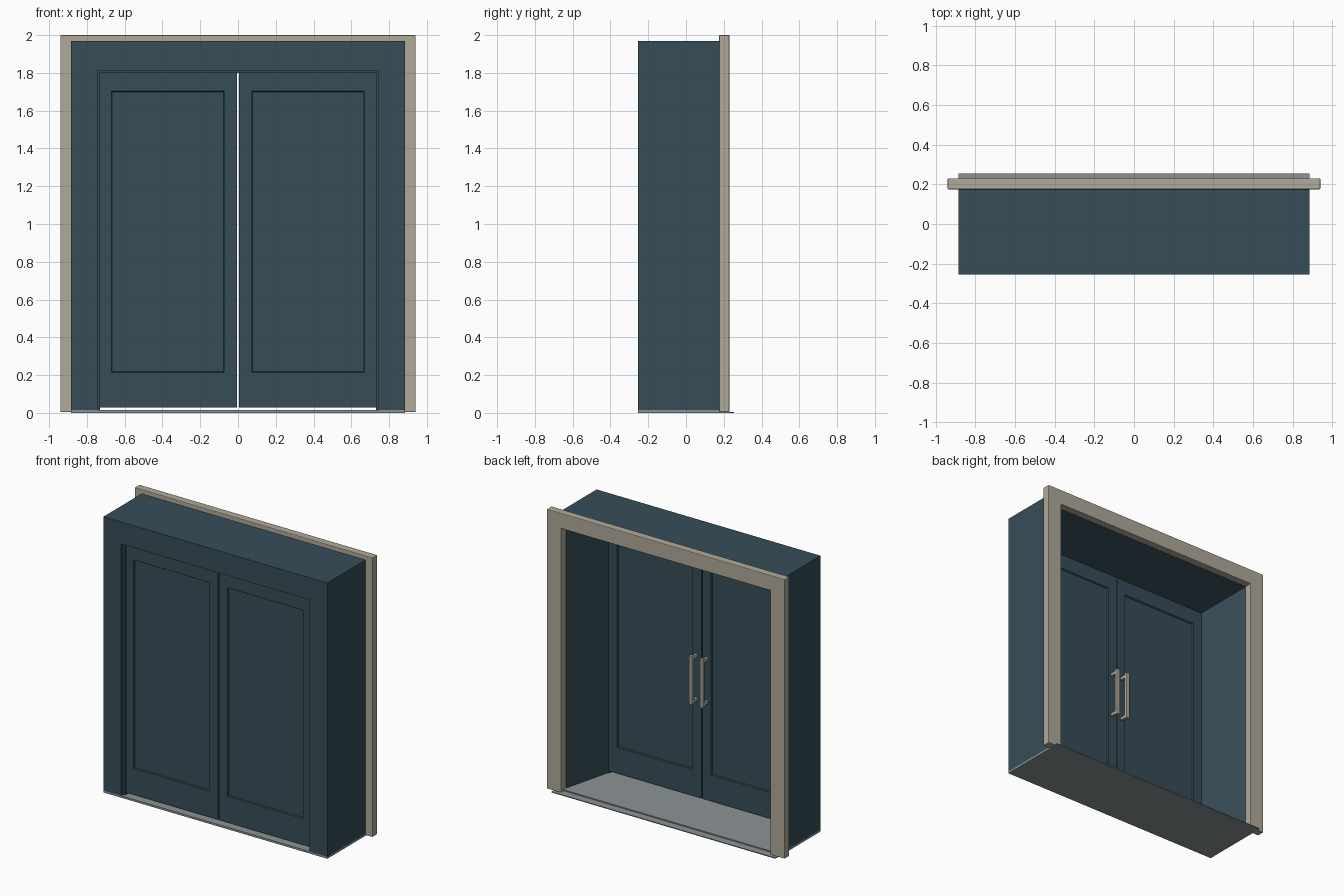
import bpy, bmesh

if "Cube" in bpy.data.objects:
    bpy.data.objects.remove(bpy.data.objects["Cube"])


def material(name, rgb):
    m = bpy.data.materials.new(name)
    m.diffuse_color = (*rgb, 1)
    m.use_nodes = True
    m.node_tree.nodes["Principled BSDF"].inputs["Base Color"].default_value = m.diffuse_color
    return m


BLUE = material("slate blue", (0.037, 0.074, 0.098))
BEIGE = material("warm beige", (0.434, 0.400, 0.315))
GREY = material("sill grey", (0.262, 0.292, 0.305))


def finish(name, bm, mat, bevel=0):
    bmesh.ops.recalc_face_normals(bm, faces=bm.faces)
    mesh = bpy.data.meshes.new(name)
    bm.to_mesh(mesh)
    bm.free()
    mesh.materials.append(mat)
    ob = bpy.data.objects.new(name, mesh)
    bpy.context.collection.objects.link(ob)
    if bevel:
        mod = ob.modifiers.new("soft edges", "BEVEL")
        mod.width = bevel
        mod.segments = 2
    return ob


def box_into(bm, x0, x1, y0, y1, z0, z1):
    v = bmesh.ops.create_cube(bm, size=1)["verts"]
    bmesh.ops.scale(bm, vec=(x1 - x0, y1 - y0, z1 - z0), verts=v)
    bmesh.ops.translate(bm, vec=((x0 + x1) / 2, (y0 + y1) / 2, (z0 + z1) / 2), verts=v)


def portal(name, profile, z0, mat, bevel=0):
    """Sweep a closed (half width, height, y) profile round a door opening."""
    bm = bmesh.new()
    rings = [[bm.verts.new(p) for p in ((-w, y, z0), (-w, y, h), (w, y, h), (w, y, z0))]
             for w, h, y in profile]
    for a, b in zip(rings, rings[1:] + rings[:1]):
        for i in range(3):
            bm.faces.new((a[i], a[i + 1], b[i + 1], b[i]))
    for end in (0, 3):
        bm.faces.new([r[end] for r in rings])
    return finish(name, bm, mat, bevel)


def door(name, side):
    """Door leaf with a shallow sunk panel on both faces."""
    outer = (0.004, 0.73, 0.028, 1.80)
    opening = (0.073, 0.67, 0.215, 1.705)
    sunk = (0.076, 0.667, 0.218, 1.699)
    front, back, depth = -0.22, -0.18, 0.010
    loops = [(sunk, front + depth), (opening, front), (outer, front),
             (outer, back), (opening, back), (sunk, back - depth)]
    bm = bmesh.new()
    rings = [[bm.verts.new((side * x, y, z)) for x, z in
              ((x0, z0), (x1, z0), (x1, z1), (x0, z1))]
             for (x0, x1, z0, z1), y in loops]
    for a, b in zip(rings, rings[1:]):
        for i in range(4):
            j = (i + 1) % 4
            bm.faces.new((a[i], a[j], b[j], b[i]))
    bm.faces.new(rings[0])
    bm.faces.new(rings[-1])
    return finish(name, bm, BLUE)


def handle(name, side):
    """Upright pull bar on two short posts."""
    bm = bmesh.new()
    x = side * 0.042
    box_into(bm, x - 0.013, x + 0.013, -0.135, -0.112, 0.71, 1.06)
    for z in (0.73, 1.04):
        box_into(bm, x - 0.010, x + 0.010, -0.182, -0.130, z - 0.012, z + 0.012)
    return finish(name, bm, BEIGE, 0.003)


# Deep surround: stepped stop at the front, splayed reveal towards the back
portal("surround", [(0.885, 1.97, 0.177), (0.885, 1.97, -0.255), (0.745, 1.812, -0.255),
                    (0.745, 1.812, -0.232), (0.73, 1.80, -0.232), (0.73, 1.80, -0.18),
                    (0.74, 1.81, -0.18), (0.83, 1.89, 0.177)], 0.014, BLUE)

# Raised trim round the back opening
portal("trim", [(0.94, 2.0, 0.175), (0.94, 2.0, 0.23),
                (0.828, 1.89, 0.23), (0.828, 1.89, 0.175)], 0.004, BEIGE, 0.005)

# Floor slab and thin projecting sill
bm = bmesh.new()
box_into(bm, -0.885, 0.885, -0.255, 0.20, 0, 0.014)
finish("floor", bm, GREY)
bm = bmesh.new()
box_into(bm, -0.885, 0.885, 0.20, 0.255, 0, 0.006)
finish("sill", bm, GREY)

# Pair of doors and their handles
for label, s in (("left", -1), ("right", 1)):
    door(label + "_door", s)
    handle(label + "_handle", s)
